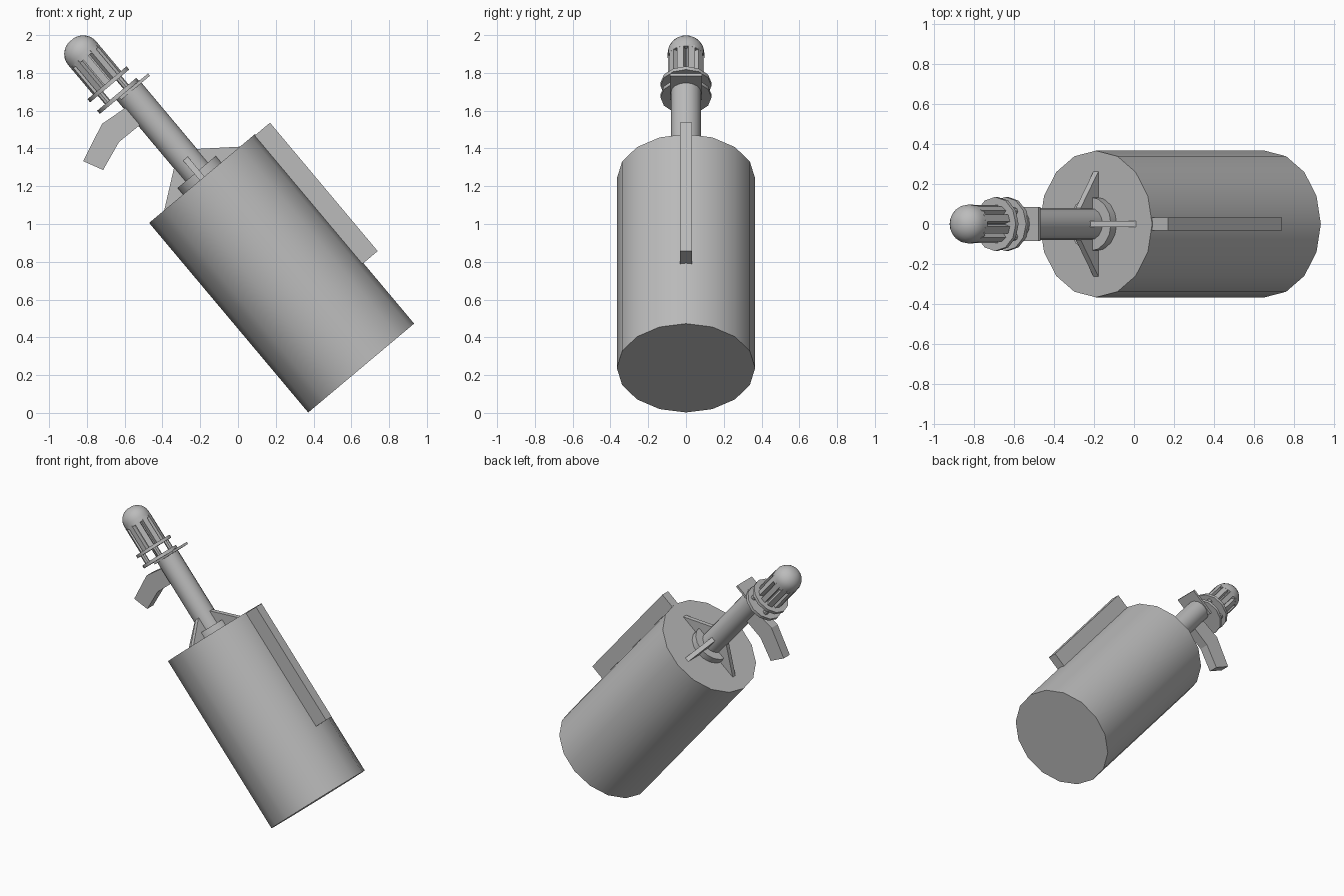
import bpy, bmesh
from math import pi, sin, cos, radians
from mathutils import Matrix, Vector

if "Cube" in bpy.data.objects:
    bpy.data.objects.remove(bpy.data.objects["Cube"])

grey = bpy.data.materials.new("plain grey")
grey.use_nodes = True
COLOUR = (0.5, 0.5, 0.5, 1)
grey.diffuse_color = COLOUR
grey.node_tree.nodes["Principled BSDF"].inputs["Base Color"].default_value = COLOUR

# Everything is modelled upright around the vessel lid centre, then tilted
TILT = Matrix.Translation((-0.19, 0, 1.241)) @ Matrix.Rotation(radians(-40), 4, 'Y')
HEAD = -0.06  # sideways offset of the nozzle head


def finish(name, bm, smooth=False, matrix=TILT):
    bmesh.ops.recalc_face_normals(bm, faces=bm.faces)
    mesh = bpy.data.meshes.new(name)
    bm.to_mesh(mesh)
    bm.free()
    mesh.materials.append(grey)
    ob = bpy.data.objects.new(name, mesh)
    bpy.context.collection.objects.link(ob)
    ob.matrix_world = matrix
    if smooth:
        bpy.ops.object.select_all(action='DESELECT')
        ob.select_set(True)
        bpy.context.view_layer.objects.active = ob
        bpy.ops.object.shade_smooth_by_angle(angle=radians(35))
    return ob


def lathe(name, profile, sides, x=0, y=0, smooth=True):
    """Closed turned solid from (radius, height) pairs."""
    bm = bmesh.new()
    rings = [[bm.verts.new((x + r * cos(2 * pi * i / sides), y + r * sin(2 * pi * i / sides), z))
              for i in range(sides)] for r, z in profile]
    for a, b in zip(rings, rings[1:]):
        for i in range(sides):
            j = (i + 1) % sides
            bm.faces.new((a[i], a[j], b[j], b[i]))
    bm.faces.new(rings[0])
    bm.faces.new(rings[-1])
    return finish(name, bm, smooth)


def plate(name, outline, half, matrix=TILT):
    """Prism: outline in the xz plane, thickness along y."""
    bm = bmesh.new()
    face = bm.faces.new([bm.verts.new((x, -half, z)) for x, z in outline])
    out = bmesh.ops.extrude_face_region(bm, geom=[face])
    moved = [v for v in out["geom"] if isinstance(v, bmesh.types.BMVert)]
    bmesh.ops.translate(bm, verts=moved, vec=Vector((0, 2 * half, 0)))
    return finish(name, bm, matrix=matrix)


def box(name, x0, x1, z0, z1, half, matrix=TILT):
    return plate(name, [(x0, z0), (x1, z0), (x1, z1), (x0, z1)], half, matrix)


# Vessel, neck and collar
lathe("vessel", [(0.366, -1.31), (0.366, 0)], 16)
lathe("neck_pipe", [(0.08, -0.02), (0.08, 0.615)], 16)
lathe("neck_collar", [(0.135, -0.01), (0.135, 0.045)], 16)

# Four triangular gussets bracing the neck
for i in range(4):
    plate(f"gusset_{i + 1}", [(0.06, 0), (0.262, 0), (0.08, 0.137), (0.06, 0.137)], 0.016,
          TILT @ Matrix.Rotation(i * pi / 2, 4, 'Z'))

# Rail along the vessel side
box("side_rail", 0.33, 0.465, -0.892, -0.005, 0.033)

# Bent lever below the neck, outlined directly in the upright frame
plate("lever", [(-0.56, 1.64), (-0.72, 1.53), (-0.82, 1.333), (-0.714, 1.286),
                (-0.63, 1.434), (-0.50, 1.54)], 0.035, Matrix.Identity(4))

# Head flanges, joining posts and thumb plate
lathe("lower_flange", [(0.135, 0.61), (0.135, 0.632)], 12, HEAD)
lathe("upper_flange", [(0.135, 0.69), (0.135, 0.712)], 12, HEAD)
box("thumb_plate", -0.06, 0.138, 0.594, 0.61, 0.085)
for i in range(4):
    a = pi / 4 + i * pi / 2
    lathe(f"post_{i + 1}", [(0.018, 0.62), (0.018, 0.70)], 8,
          HEAD + 0.09 * cos(a), 0.09 * sin(a))

# Ribbed cap: core, ribs and dome
lathe("cap_core", [(0.07, 0.70), (0.07, 0.90)], 16, HEAD)
RIBS = 10
for i in range(RIBS):
    turn = Matrix.Translation((HEAD, 0, 0)) @ Matrix.Rotation((i + 0.5) * 2 * pi / RIBS, 4, 'Z')
    box(f"cap_rib_{i + 1}", 0.06, 0.096, 0.71, 0.90, 0.018, TILT @ turn)
dome = [(0.097, 0.885)] + [(0.097 * cos(t * pi / 14), 0.918 + 0.09 * sin(t * pi / 14)) for t in range(7)]
lathe("cap_dome", dome, 20, HEAD)
